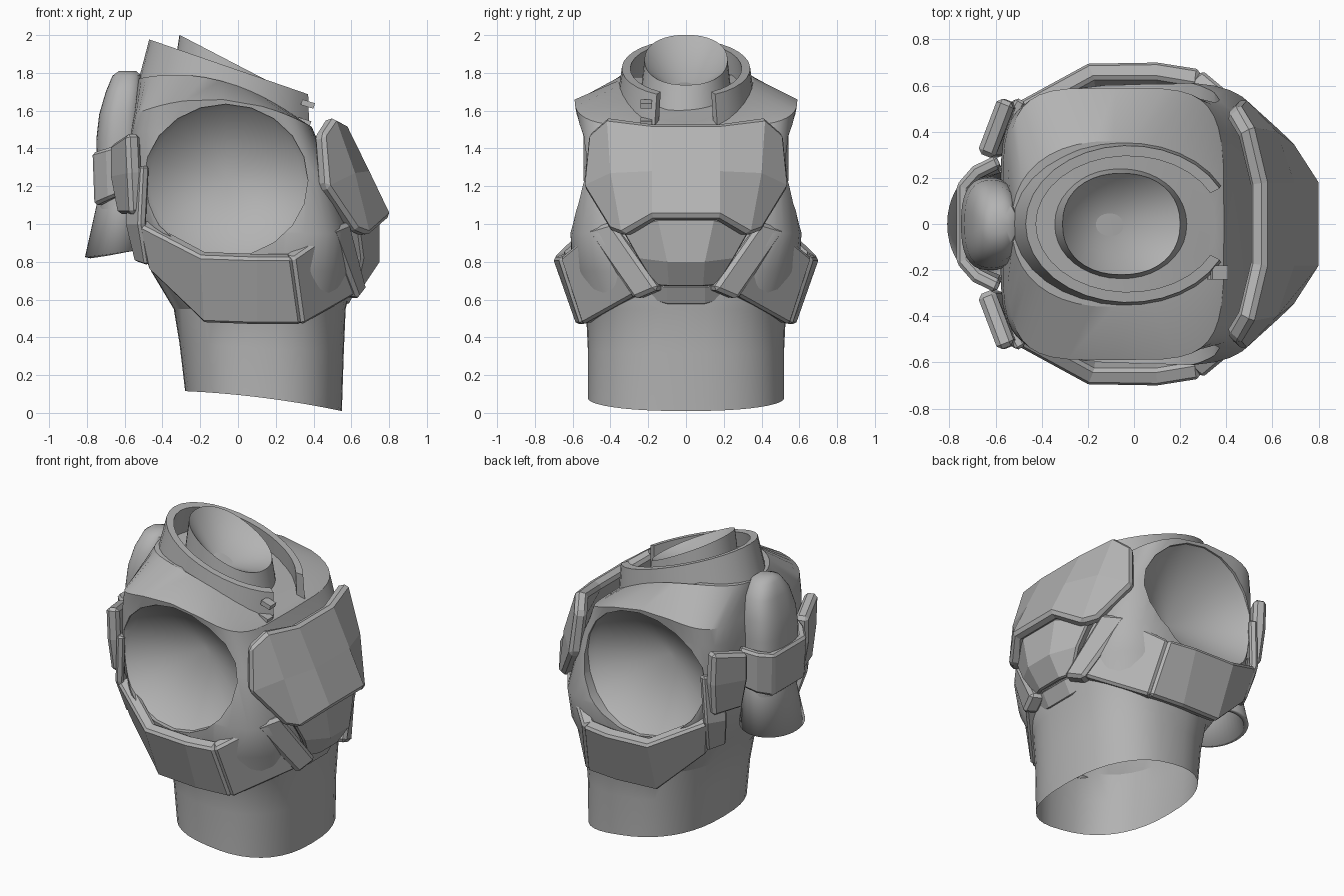
import bpy, bmesh, math
from mathutils import Vector

cube = bpy.data.objects.get("Cube")
if cube:
    bpy.data.objects.remove(cube)

GREY = bpy.data.materials.new("armour_grey")
GREY.use_nodes = True
GREY.diffuse_color = (0.45, 0.45, 0.45, 1)
GREY.node_tree.nodes["Principled BSDF"].inputs["Base Color"].default_value = (0.45, 0.45, 0.45, 1)


def activate(ob):
    bpy.ops.object.select_all(action="DESELECT")
    ob.select_set(True)
    bpy.context.view_layer.objects.active = ob


def smooth(ob, degrees=35):
    activate(ob)
    bpy.ops.object.shade_smooth_by_angle(angle=math.radians(degrees))


def make(name, bm):
    me = bpy.data.meshes.new(name)
    bm.to_mesh(me)
    bm.free()
    ob = bpy.data.objects.new(name, me)
    bpy.context.collection.objects.link(ob)
    me.materials.append(GREY)
    return ob


def loft(name, rings, cap_start=True, cap_end=True, tip=None):
    """Skin closed rings of points, with optional end caps or a pointed end."""
    bm = bmesh.new()
    vs = [[bm.verts.new(p) for p in ring] for ring in rings]
    n = len(vs[0])
    for a, b in zip(vs, vs[1:]):
        for i in range(n):
            j = (i + 1) % n
            bm.faces.new((a[i], a[j], b[j], b[i]))
    if cap_start:
        bm.faces.new(vs[0][::-1])
    if tip:
        t = bm.verts.new(tip)
        for i in range(n):
            bm.faces.new((vs[-1][i], vs[-1][(i + 1) % n], t))
    elif cap_end:
        bm.faces.new(vs[-1])
    bmesh.ops.recalc_face_normals(bm, faces=bm.faces)
    return make(name, bm)


def oval(x0, x1, half, z, slope=0, power=2, bow=0, n=40):
    """Superellipse ring that tilts and curves along x."""
    pts = []
    for i in range(n):
        a = 2 * math.pi * i / n
        c, s = math.cos(a), math.sin(a)
        e = 2 / power
        x = (x0 + x1) / 2 + (x1 - x0) / 2 * math.copysign(abs(c) ** e, c)
        y = half * math.copysign(abs(s) ** e, s)
        pts.append((x, y, z + slope * x + bow * x * x))
    return pts


def panel(name, rows, thick=0.05, bevel=0.012, side=1):
    """Faceted plate from a grid of outer points, thickened inward."""
    bm = bmesh.new()
    vs = [[bm.verts.new((x, y * side, z)) for x, y, z in row] for row in rows]
    for a, b in zip(vs, vs[1:]):
        for i in range(len(a) - 1):
            bm.faces.new((a[i], a[i + 1], b[i + 1], b[i]))
    bmesh.ops.recalc_face_normals(bm, faces=bm.faces)
    out = sum(f.normal.dot(f.calc_center_median() - Vector((0, 0, 1))) for f in bm.faces)
    if out < 0:
        bmesh.ops.reverse_faces(bm, faces=bm.faces)
    ob = make(name, bm)
    sol = ob.modifiers.new("thickness", "SOLIDIFY")
    sol.thickness, sol.offset = thick, -1
    bev = ob.modifiers.new("edge", "BEVEL")
    bev.width, bev.segments = bevel, 1
    bev.angle_limit = math.radians(40)


def mirrored(row):
    return [(x, -y, z) for x, y, z in row[::-1]] + row


# Torso shell
torso = loft("torso", [
    oval(-0.28, 0.55, 0.52, 0.095, -0.1, 2.4, bow=-0.1),
    oval(-0.31, 0.56, 0.52, 0.35, -0.06, 2.4),
    oval(-0.34, 0.57, 0.53, 0.55, 0, 2.5),
    oval(-0.46, 0.62, 0.60, 0.75, 0, 3),
    oval(-0.53, 0.60, 0.615, 0.95, 0, 4),
    oval(-0.58, 0.50, 0.56, 1.28, 0, 5),
    oval(-0.57, 0.43, 0.565, 1.52, -0.1, 5, bow=-0.3),
    oval(-0.55, 0.39, 0.59, 1.65, -0.15, 4.5, bow=-0.5),
    oval(-0.53, 0.35, 0.36, 1.73, -0.36, 2.3, bow=-0.54)])

# Deep conical arm sockets, their chamfered lip following the body's curve
for side in (1, -1):
    rings = []
    for y, r in ((0.9, 0.435), (0.505, 0.435), (0.475, 0.405)):
        ring = []
        for k in range(20):
            c, s = math.cos(k * math.pi / 10), math.sin(k * math.pi / 10)
            ring.append((-0.065 + r * c, side * (y + 0.07 * s * s), 1.23 + 0.93 * r * s))
        rings.append(ring)
    cutter = loft("socket_cutter", rings, tip=(-0.06, side * 0.25, 1.235))
    cutter.hide_render = True
    mod = torso.modifiers.new("socket", "BOOLEAN")
    mod.operation, mod.solver, mod.object = "DIFFERENCE", "EXACT", cutter
    activate(torso)
    bpy.ops.object.modifier_apply(modifier="socket")
    bpy.data.objects.remove(cutter)

# Open waist
bm = bmesh.new()
bm.from_mesh(torso.data)
low = [f for f in bm.faces if f.normal.z < -0.9 and f.calc_center_median().z < 0.2]
bmesh.ops.delete(bm, geom=low, context="FACES")
bm.to_mesh(torso.data)
bm.free()
smooth(torso, 24)

# Neck tube with a sunken end
smooth(loft("neck", [
    oval(-0.36, 0.24, 0.25, 1.6, -0.2),
    oval(-0.31, 0.2, 0.22, 1.84, -0.52, 2.2, n=20 * 2)],
    cap_start=False, tip=(-0.13, 0, 1.69)), 24)

# Open-fronted collar
sections = []
for i in range(29):
    a = math.radians(27 + 306 * i / 28)
    c, s = math.cos(a), math.sin(a)
    section = []
    for rx, ry, cx, top in ((0.48, 0.37, -0.05, 0), (0.445, 0.34, -0.025, 1),
                            (0.40, 0.295, -0.025, 1), (0.43, 0.32, -0.05, 0)):
        x = cx + rx * c
        section.append((x, ry * s, 1.815 - 0.345 * x if top else 1.6 - 0.28 * x))
    sections.append(section)
smooth(loft("collar", sections), 35)

# Collar clasps
for z, x in ((1.635, 0.37), (1.54, 0.35)):
    bpy.ops.mesh.primitive_cube_add(size=1, location=(x, -0.21, z), rotation=(0, 0.3, 0))
    clasp = bpy.context.object
    clasp.name = "collar_clasp"
    clasp.scale = (0.07, 0.06, 0.03)
    clasp.data.materials.append(GREY)

# Chest plate
panel("chest_plate", [
    mirrored([(0.57, 0.18, 1.535), (0.515, 0.42, 1.565), (0.455, 0.525, 1.475)]),
    mirrored([(0.695, 0.18, 1.28), (0.62, 0.40, 1.27), (0.475, 0.55, 1.20)]),
    mirrored([(0.81, 0.18, 1.04), (0.70, 0.34, 0.945), (0.63, 0.41, 0.97)])], 0.08, 0.02)

# Belly plate and its lower lip
panel("belly_plate", [
    mirrored([(0.75, 0.15, 1.03), (0.64, 0.35, 0.98)]),
    mirrored([(0.75, 0.10, 0.80), (0.66, 0.26, 0.82)]),
    mirrored([(0.66, 0.09, 0.665), (0.63, 0.17, 0.67)])], 0.08)
panel("belly_lip", [
    mirrored([(0.635, 0.10, 0.67), (0.60, 0.20, 0.68)]),
    mirrored([(0.585, 0.10, 0.575), (0.56, 0.19, 0.60)])], 0.03, 0.005)

for side in (1, -1):
    # Side belt in separate panels
    panel("belt_side", [
        [(-0.53, 0.52, 1.0), (-0.20, 0.70, 0.83), (0.10, 0.705, 0.82), (0.285, 0.675, 0.82)],
        [(-0.48, 0.46, 0.76), (-0.18, 0.57, 0.475), (0.10, 0.58, 0.465), (0.335, 0.56, 0.465)]],
        0.08, 0.015, side)
    panel("belt_front", [
        [(0.295, 0.67, 0.82), (0.50, 0.50, 0.96)],
        [(0.345, 0.555, 0.465), (0.635, 0.26, 0.63)]], 0.08, 0.015, side)
    # Raised belt clasp
    panel("belt_clasp", [
        [(0.50, 0.535, 0.97), (0.60, 0.40, 1.01)],
        [(0.645, 0.28, 0.60), (0.685, 0.15, 0.655)]], 0.10, 0.02, side)
    # Rear strap and plate
    panel("rear_strap", [
        [(-0.58, 0.42, 1.29), (-0.51, 0.55, 1.31)],
        [(-0.60, 0.42, 1.0), (-0.525, 0.54, 1.0)],
        [(-0.55, 0.36, 0.80), (-0.49, 0.47, 0.78)]], 0.05, 0.012, side)
    panel("rear_plate", [
        [(-0.68, 0.31, 1.42), (-0.59, 0.55, 1.48)],
        [(-0.68, 0.31, 1.25), (-0.58, 0.55, 1.27)],
        [(-0.64, 0.31, 1.05), (-0.57, 0.52, 1.05)]], 0.08, 0.02, side)

# Rounded back pack
smooth(loft("back_pack", [
    oval(-0.74, -0.5, 0.19, 1.08, power=2.6),
    oval(-0.75, -0.5, 0.2, 1.45, power=2.6),
    oval(-0.735, -0.5, 0.19, 1.58, power=2.6),
    oval(-0.70, -0.5, 0.16, 1.70, power=2.6),
    oval(-0.665, -0.51, 0.10, 1.785, power=2.3),
    oval(-0.63, -0.54, 0.04, 1.81)]), 40)

# Band around the pack
panel("back_band", [
    mirrored([(-0.77, 0.17, 1.38), (-0.70, 0.25, 1.40), (-0.60, 0.30, 1.43)]),
    mirrored([(-0.76, 0.16, 1.10), (-0.69, 0.24, 1.13), (-0.59, 0.28, 1.17)])], 0.06, 0.015)

# Flared skirt below the pack
skirt = loft("back_skirt", [
    oval(-0.74, -0.48, 0.19, 1.14),
    oval(-0.81, -0.46, 0.24, 0.93, 0.13)], cap_end=False)
sol = skirt.modifiers.new("thickness", "SOLIDIFY")
sol.thickness, sol.offset = 0.03, -1
smooth(skirt, 40)
